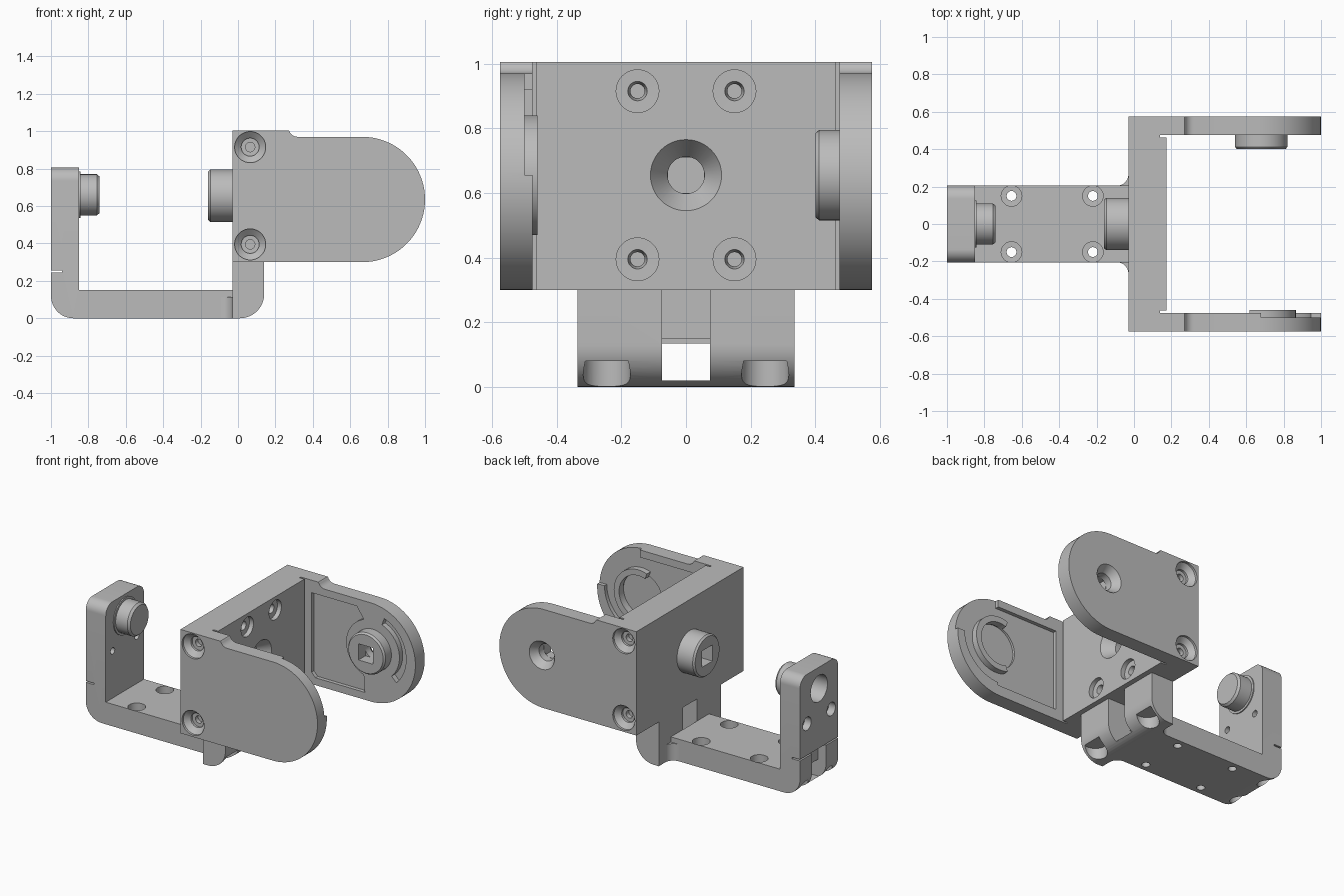
import bpy, bmesh
from math import cos, sin, radians
from mathutils import Vector

cube = bpy.data.objects.get("Cube")
if cube:
    bpy.data.objects.remove(cube, do_unlink=True)

grey = bpy.data.materials.new("machined grey")
grey.use_nodes = True
COLOUR = (0.5, 0.5, 0.5, 1)
grey.diffuse_color = COLOUR
grey.node_tree.nodes["Principled BSDF"].inputs["Base Color"].default_value = COLOUR


def place(axis, u, v, w):
    """Profile point (u, v) at position w along the axis."""
    return {"x": (w, u, v), "y": (u, w, v), "z": (u, v, w)}[axis]


def loft(name, axis, rings):
    """Solid through matching rings, given as (position, points)."""
    bm = bmesh.new()
    loops = [[bm.verts.new(place(axis, u, v, w)) for u, v in pts] for w, pts in rings]
    n = len(loops[0])
    for a, b in zip(loops, loops[1:]):
        for i in range(n):
            j = (i + 1) % n
            bm.faces.new((a[i], a[j], b[j], b[i]))
    bm.faces.new(loops[0])
    bm.faces.new(loops[-1])
    bmesh.ops.recalc_face_normals(bm, faces=bm.faces)
    mesh = bpy.data.meshes.new(name)
    bm.to_mesh(mesh)
    bm.free()
    mesh.materials.append(grey)
    obj = bpy.data.objects.new(name, mesh)
    bpy.context.collection.objects.link(obj)
    return obj


def prism(name, axis, pts, a, b):
    return loft(name, axis, [(a, pts), (b, pts)])


def box(name, x0, x1, y0, y1, z0, z1):
    return prism(name, "z", [(x0, y0), (x1, y0), (x1, y1), (x0, y1)], z0, z1)


def arc(cu, cv, r, start, end, steps=12):
    angles = [radians(start + (end - start) * i / steps) for i in range(steps + 1)]
    return [(cu + r * cos(t), cv + r * sin(t)) for t in angles]


def turned(name, axis, cu, cv, stations, steps=48):
    """Round part from (position, radius) stations."""
    return loft(name, axis, [(w, arc(cu, cv, r, 0, 360, steps)[:-1]) for w, r in stations])


def band(name, axis, cu, cv, r0, r1, start, end, a, b):
    pts = arc(cu, cv, r1, start, end, 36) + arc(cu, cv, r0, end, start, 36)
    return prism(name, axis, pts, a, b)


def cut(obj, *cutters):
    for cutter in cutters:
        cutter.hide_render = True
        mod = obj.modifiers.new("cut", "BOOLEAN")
        mod.operation = "DIFFERENCE"
        mod.solver = "EXACT"
        mod.object = cutter
        graph = bpy.context.evaluated_depsgraph_get()
        mesh = bpy.data.meshes.new_from_object(obj.evaluated_get(graph))
        obj.modifiers.clear()
        obj.data = mesh
    return obj


def drop(*objs):
    for o in objs:
        bpy.data.objects.remove(o, do_unlink=True)


def cut_away(obj, *cutters):
    cut(obj, *cutters)
    drop(*cutters)


PX, PZ = 0.68, 0.655      # pivot in the arms
IN, OUT = 0.475, 0.575    # arm faces

# Upper bracket: back plate
plate = box("back_plate", -0.03, 0.175, -IN, IN, 0.3, 1.005)
for side in (-1, 1):
    ys = sorted((side * 0.462, side * 0.5))
    cut_away(plate, box("relief", 0.14, 0.2, *ys, 0.2, 1.1))
    for z in (0.395, 0.915):
        cut_away(plate, turned("screw_hole", "x", side * 0.15, z,
                 [(0.2, 0.066), (0.145, 0.066), (0.144, 0.03), (0.11, 0.022), (0.05, 0.022)]))
cut_away(plate, turned("drive_hole", "x", 0, PZ,
         [(0.2, 0.125), (0.175, 0.11), (0.1, 0.057), (-0.1, 0.057)]))

# Upper bracket: two rounded arms
side_profile = ([(-0.03, 0.3)] + arc(0.665, 0.635, 0.335, -90, 90, 40)
                + arc(0.32, 1.02, 0.05, 270, 200, 6) + [(0.27, 1.005), (-0.03, 1.005)])
arms = {}
for side, name in ((-1, "right_arm"), (1, "left_arm")):
    arm = prism(name, "y", side_profile, side * IN, side * OUT)
    arms[side] = arm
    for z in (0.395, 0.915):
        cut_away(arm, turned("screw_hole", "y", 0.065, z,
                 [(side * 0.6, 0.083), (side * 0.56, 0.083), (side * 0.53, 0.048),
                  (side * 0.515, 0.048), (side * 0.514, 0.025), (side * 0.485, 0.025)]))

# Left arm: pocket, curved slot and pivot hole
cut_away(arms[1],
         prism("pocket", "y", [(0.22, 0.92), (0.22, 0.38), (0.25, 0.35), (0.62, 0.35)]
               + arc(PX, PZ, 0.2, 250, 110, 20) + [(0.56, 0.92)], 0.4, 0.5),
         band("slot", "y", PX, PZ, 0.2, 0.25, -45, 70, 0.4, 0.51),
         turned("pivot_hole", "y", PX, PZ,
                [(0.6, 0.1), (0.575, 0.095), (0.525, 0.057), (0.4, 0.057)]))

# Right arm: recess, open quarter and guide ring
cut_away(arms[-1],
         prism("recess", "y", [(0.22, 0.92), (0.22, 0.37), (PX, 0.37)]
               + arc(PX, PZ, 0.265, -90, 90, 30) + [(PX, 0.92)], -0.5, -0.4),
         box("open_quarter", PX, 1.1, -0.5, -0.4, PZ, 1.1),
         turned("socket", "y", PX, PZ, [(-0.515, 0.15), (-0.4, 0.15)]))
band("guide_ring", "y", PX, PZ, 0.145, 0.185, -110, 110, -0.505, -0.46)


# Round hubs with a square socket
def hub(name, axis, cu, cv, base, tip):
    edge = tip + (0.012 if tip < base else -0.012)
    obj = turned(name, axis, cu, cv, [(base, 0.14), (edge, 0.14), (tip, 0.13)])
    s = 0.055
    square = [(cu - s, cv - s), (cu + s, cv - s), (cu + s, cv + s), (cu - s, cv + s)]
    ends = sorted((base, tip))
    cut_away(obj, prism("square", axis, square, ends[0] - 0.1, ends[1] + 0.1))


hub("plate_hub", "x", 0, PZ, -0.03, -0.16)
hub("arm_hub", "y", PX, PZ, 0.476, 0.4)

# Lower bracket: base and post in one bent profile
HW = 0.205
base = prism("base_and_post", "y", [(-0.03, 0), (-0.03, 0.15), (-0.85, 0.15), (-0.85, 0.805),
             (-1, 0.805)] + arc(-0.88, 0.12, 0.12, 180, 270), -HW, HW)
channel = box("channel", -1.1, 0.3, -0.075, 0.075, 0.02, 0.135)
cut(base, channel)
cut_away(base,
         box("post_groove", -1.1, -0.94, -0.075, 0.075, 0.03, 0.25),
         box("slit", -1.1, -0.94, -0.3, 0.3, 0.245, 0.255),
         turned("peg_bore", "x", 0, 0.66, [(-1.1, 0.09), (-0.87, 0.09)]))
for side in (-1, 1):
    # rounded top corners of the post
    corner = [(side * u, v) for u, v in
              [(0.3, 0.9), (HW - 0.07, 0.9)] + arc(HW - 0.07, 0.735, 0.07, 90, 0) + [(0.3, 0.735)]]
    cut_away(base, prism("corner", "x", corner, -1.1, -0.7))
    for x in (-0.655, -0.22):
        cut_away(base, turned("base_hole", "z", x, side * 0.15,
                 [(0.2, 0.055), (0.1, 0.055), (0.099, 0.026), (-0.1, 0.026)]))
    cut_away(base,
             turned("post_hole", "x", side * 0.13, 0.47,
                    [(-1.1, 0.045), (-0.95, 0.045), (-0.949, 0.022), (-0.8, 0.022)]),
             turned("foot_hole", "z", -0.94, side * 0.13, [(-0.1, 0.055), (0.08, 0.055)]))

# Peg on the post
turned("post_peg", "x", 0, 0.66,
       [(-0.86, 0.125), (-0.843, 0.125), (-0.842, 0.11), (-0.755, 0.11), (-0.74, 0.098)])

# Lower bracket: split leg under the plate
leg = prism("split_leg", "y", [(-0.03, 0.3), (-0.03, 0)]
            + arc(0.01, 0.13, 0.13, -90, 0) + [(0.14, 0.3)], -0.335, 0.335)
cut(leg, channel)
cut_away(leg, box("gap", -0.1, 0.3, -0.075, 0.075, 0.02, 0.4))
drop(channel)
for side in (-1, 1):
    cut_away(leg, turned("leg_hole", "z", 0.1, side * 0.245, [(-0.1, 0.073), (0.08, 0.073)]))
    fillet = [(x, side * y) for x, y in
              arc(-0.09, HW + 0.06, 0.06, -90, 0) + [(-0.03, HW - 0.01), (-0.09, HW - 0.01)]]
    prism("leg_fillet", "z", fillet, 0, 0.115)

# Smooth the round walls and keep edges sharp
bpy.ops.object.select_all(action="DESELECT")
for obj in bpy.context.scene.objects:
    if obj.type == "MESH" and grey.name in obj.data.materials:
        obj.select_set(True)
        bpy.context.view_layer.objects.active = obj
bpy.ops.object.shade_smooth_by_angle(angle=radians(30))
